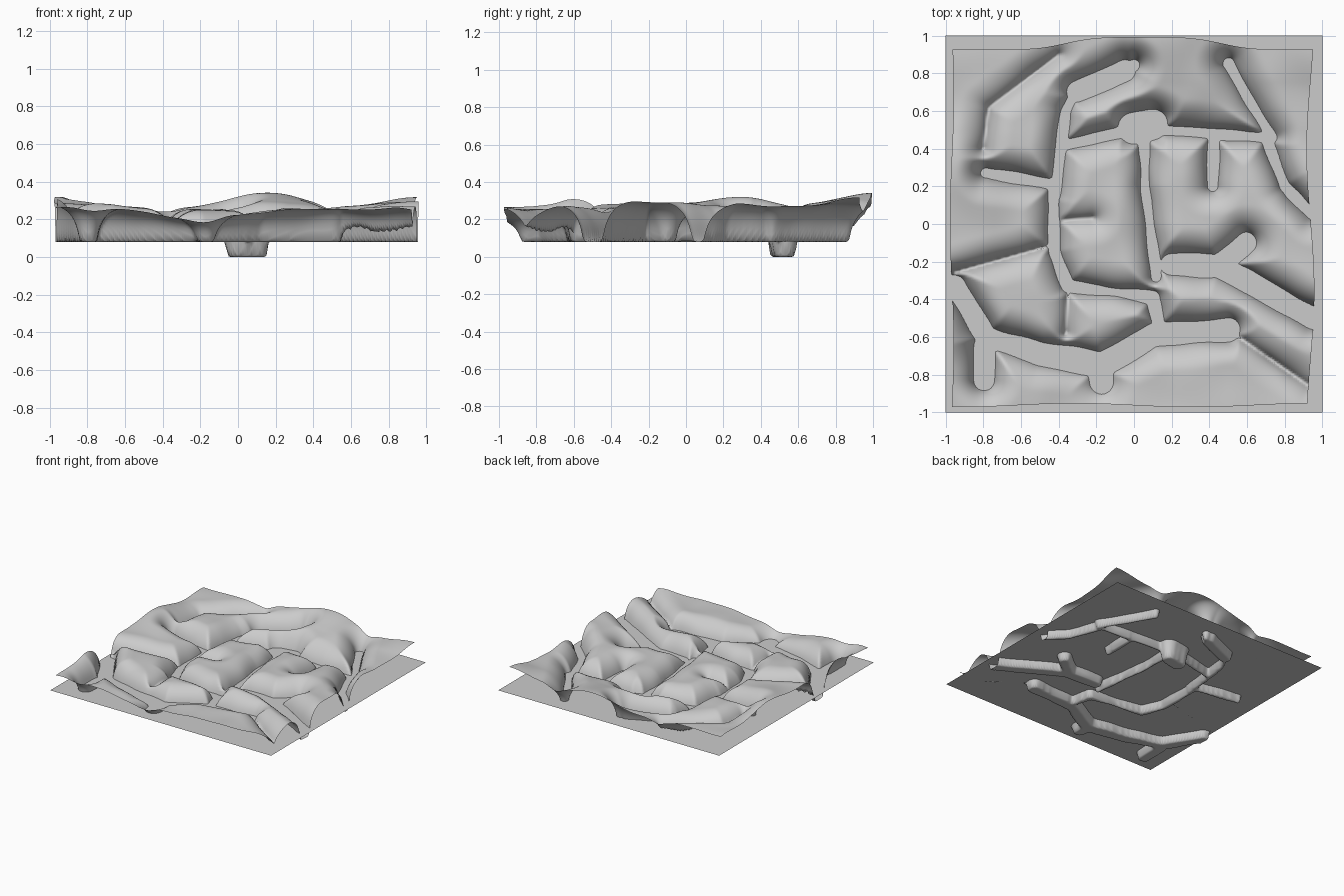
import bpy, math
from mathutils import Vector, noise

if "Cube" in bpy.data.objects:
    bpy.data.objects.remove(bpy.data.objects["Cube"])

PLANE_Z = 0.14
N = 170

# gaps between the stones, by kind
wide_gaps = [
    [(-.95, -.33), (-.78, -.6), (-.5, -.69), (-.17, -.75), (.1, -.59), (.5, -.56)],
    [(-.79, -.65), (-.8, -.83)],
    [(-.18, -.75), (-.17, -.84)],
    [(.2, -.22), (.45, -.22), (.6, -.1)],
    [(.45, -.22), (.95, -.5)],
    [(-.3, .7), (-.05, .81)],
]
medium_gaps = [
    [(-.79, .27), (-.43, .21), (-.42, -.15), (-.35, -.33), (.1, -.39), (.14, -.58)],
    [(-.42, .15), (-.36, .6), (-.3, .72), (0, .84)],
    [(-.36, .42), (-.05, .49)],
    [(.05, .52), (.06, .2), (.12, -.28)],
    [(.12, .5), (.7, .46), (.8, .2), (.95, .05)],
    [(.42, .48), (.42, .2)],
    [(.5, .85), (.73, .46)],
]
creases = [
    [(-1, -.27), (-.43, -.11)],
    [(-.35, -.34), (-.36, -.58)],
    [(-.8, .4), (-.77, .62), (-.4, .9)],
    [(-.4, .02), (-.22, .03)],
    [(.5, -.56), (.93, -.86)],
]
pit = [[(0, .51), (.1, .53)]]

# broad swells along the borders: x, y, extra height
swells = [(-.97, -.45, .09), (-.97, .25, .06), (-.2, -.97, -.05), (.93, -.4, .04),
          (.93, .15, .05), (.95, .95, .06), (.15, .97, .09)]

SEGS = []
for paths, w, floor in ((wide_gaps, .06, .08), (medium_gaps, .03, .08),
                        (creases, .01, .12), (pit, .07, 0)):
    for path in paths:
        for (ax, ay), (bx, by) in zip(path, path[1:]):
            SEGS.append((w, floor, ax, ay, bx - ax, by - ay))


def height(x, y):
    # rounded stone tops that fall steeply into the nearest gap
    top = .255 + .015 * noise.noise(Vector((x * 4, y * 4, 3)))
    for px, py, h in swells:
        top += h * math.exp(-((x - px) ** 2 + (y - py) ** 2) / .08)
    wobble = .015 * noise.noise(Vector((x * 5, y * 5, 0)))
    z = top
    for w, floor, ax, ay, dx, dy in SEGS:
        t = max(0, min(1, ((x - ax) * dx + (y - ay) * dy) / (dx * dx + dy * dy)))
        d = math.hypot(x - ax - t * dx, y - ay - t * dy) + wobble
        u = max(0, (d - w + .01) / .15)
        if u < 1:
            z = min(z, floor + (top - floor) * math.sqrt(1 - (1 - u) ** 2))
    return z


def grid_object(name, verts, n):
    faces = [(j * n + i, j * n + i + 1, (j + 1) * n + i + 1, (j + 1) * n + i)
             for j in range(n - 1) for i in range(n - 1)]
    mesh = bpy.data.meshes.new(name)
    mesh.from_pydata(verts, [], faces)
    ob = bpy.data.objects.new(name, mesh)
    bpy.context.collection.objects.link(ob)
    return ob


# rocky sheet with wavy borders
verts = []
for j in range(N):
    v = j / (N - 1)
    for i in range(N):
        u = i / (N - 1)
        x0, x1 = -.97 + .01 * math.sin(9 * v), .94 + .02 * math.sin(8 * v - 1)
        x = x0 + (x1 - x0) * u
        back = .93 + .065 * math.exp(-((x - .05) / .45) ** 4)
        front = -.965 - .01 * math.sin(5 * x)
        y = front + (back - front) * v
        verts.append((x, y, height(x, y)))
stones = grid_object("stone_surface", verts, N)
soften = stones.modifiers.new("soften", 'SMOOTH')
soften.iterations = 2
for p in stones.data.polygons:
    p.use_smooth = True

# flat sheet showing through the gaps
flat = [(x, y, PLANE_Z) for y in (-1, 1) for x in (-1, 1)]
grid_object("flat_sheet", flat, 2)
